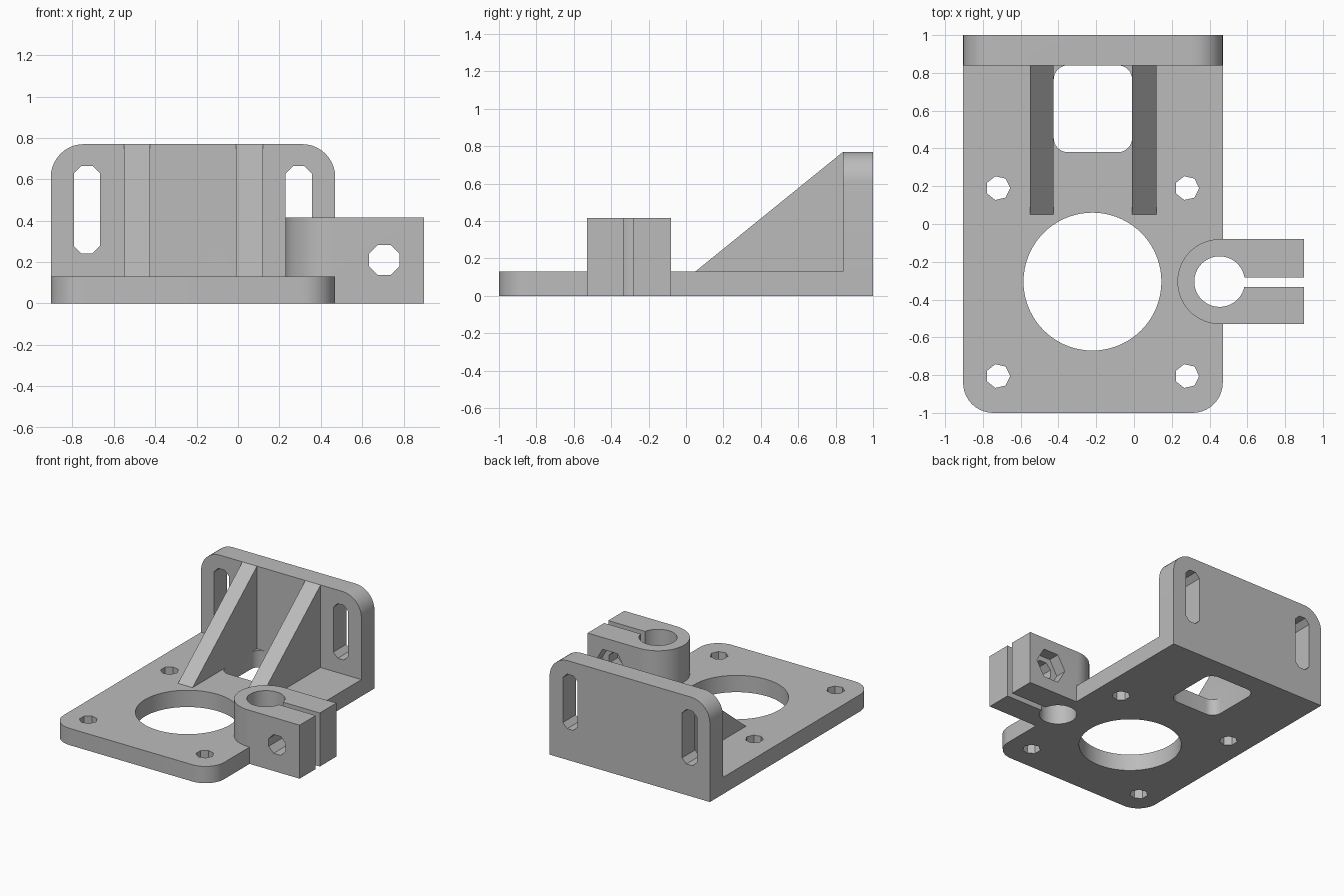
import bpy, bmesh
from math import cos, sin, pi, radians

cube = bpy.data.objects.get("Cube")
if cube:
    bpy.data.objects.remove(cube, do_unlink=True)

grey = bpy.data.materials.new("plain grey")
grey.use_nodes = True
grey.diffuse_color = (0.5, 0.5, 0.5, 1)
grey.node_tree.nodes["Principled BSDF"].inputs["Base Color"].default_value = (0.5, 0.5, 0.5, 1)

PLATE = 0.13
TOP = 0.77
LEFT, RIGHT = -0.905, 0.47
MID_Y = -0.305


def ngon(u, v, r, sides, phase=0.0):
    return [(u + r * cos(2 * pi * i / sides + phase), v + r * sin(2 * pi * i / sides + phase))
            for i in range(sides)]


def rounded(u0, u1, v0, v1, radii, steps=10):
    """Rectangle with a radius for each corner, from lower left counter-clockwise."""
    corners = [(u0, v0, 1, 1), (u1, v0, -1, 1), (u1, v1, -1, -1), (u0, v1, 1, -1)]
    pts = []
    for k, ((u, v, su, sv), r) in enumerate(zip(corners, radii)):
        if r == 0:
            pts.append((u, v))
            continue
        for i in range(steps + 1):
            a = pi + k * pi / 2 + i * pi / 2 / steps
            pts.append((u + su * r + r * cos(a), v + sv * r + r * sin(a)))
    return pts


def prism(name, outline, axis, lo, hi):
    """Extrude an outline along an axis between two positions."""
    place = {"X": lambda u, v, w: (w, u, v),
             "Y": lambda u, v, w: (u, w, v),
             "Z": lambda u, v, w: (u, v, w)}[axis]
    bm = bmesh.new()
    rings = [[bm.verts.new(place(u, v, w)) for u, v in outline] for w in (lo, hi)]
    bm.faces.new(rings[0])
    bm.faces.new(rings[1])
    n = len(outline)
    for i in range(n):
        j = (i + 1) % n
        bm.faces.new((rings[0][i], rings[0][j], rings[1][j], rings[1][i]))
    bmesh.ops.recalc_face_normals(bm, faces=bm.faces)
    mesh = bpy.data.meshes.new(name)
    bm.to_mesh(mesh)
    bm.free()
    mesh.materials.append(grey)
    ob = bpy.data.objects.new(name, mesh)
    bpy.context.collection.objects.link(ob)
    return ob


def combine(target, other, operation):
    mod = target.modifiers.new(operation.lower(), "BOOLEAN")
    mod.operation = operation
    mod.solver = "EXACT"
    mod.object = other
    bpy.context.view_layer.objects.active = target
    bpy.ops.object.modifier_apply(modifier=mod.name)
    bpy.data.objects.remove(other, do_unlink=True)


# Base plate with rounded front corners
bracket = prism("mounting_bracket", rounded(LEFT, RIGHT, -1, 1, (0.16, 0.16, 0, 0)), "Z", 0, PLATE)

# Upright back wall, two ribs and the clamp block
solids = [prism("back_wall", rounded(LEFT, RIGHT, 0, TOP, (0, 0, 0.16, 0.16)), "Y", 0.84, 1)]
rib = [(0.05, 0.06), (0.9, 0.06), (0.9, TOP), (0.84, TOP), (0.05, PLATE)]
for name, x0, x1 in (("right_rib", -0.55, -0.425), ("left_rib", -0.01, 0.12)):
    solids.append(prism(name, rib, "X", x0, x1))
clamp = rounded(0.23, 0.9, -0.53, -0.08, (0.2245, 0, 0, 0.2245), 16)
solids.append(prism("clamp_block", clamp, "Z", 0, 0.415))
for ob in solids:
    combine(bracket, ob, "UNION")

# Round opening, window and screw holes in the plate
cuts = [prism("opening_cutter", ngon(-0.22, MID_Y, 0.365, 72), "Z", -1, 0.5),
        prism("window_cutter", rounded(-0.425, -0.01, 0.38, 0.84, [0.075] * 4, 8), "Z", -1, 0.3)]
for x in (-0.72, 0.28):
    for y in (-0.805, 0.19):
        cuts.append(prism("screw_cutter", ngon(x, y, 0.0645, 7), "Z", -1, 0.3))

# Upright slots in the wall
for x in (-0.73, 0.293):
    slot = [(u, v + (0.148 if v > 0 else -0.148) + 0.453)
            for u, v in ngon(x, 0, 0.069, 8, pi / 8)]
    cuts.append(prism("slot_cutter", slot, "Y", 0.7, 1.2))

# Clamp bore, slit, cross bolt hole and hexagonal nut pocket
cuts.append(prism("bore_cutter", ngon(0.453, MID_Y, 0.134, 40), "Z", -1, 1))
cuts.append(prism("slit_cutter", rounded(0.5, 1.2, -0.333, -0.283, [0] * 4), "Z", -1, 1))
cuts.append(prism("bolt_cutter", ngon(0.707, 0.21, 0.079, 8, pi / 8), "Y", -0.8, 0.1))
cuts.append(prism("nut_cutter", ngon(0.707, 0.21, 0.13, 6), "Y", -0.17, 0.1))
for ob in cuts:
    combine(bracket, ob, "DIFFERENCE")

bpy.ops.object.select_all(action="DESELECT")
bracket.select_set(True)
bpy.context.view_layer.objects.active = bracket
bpy.ops.object.shade_smooth_by_angle(angle=radians(30))
